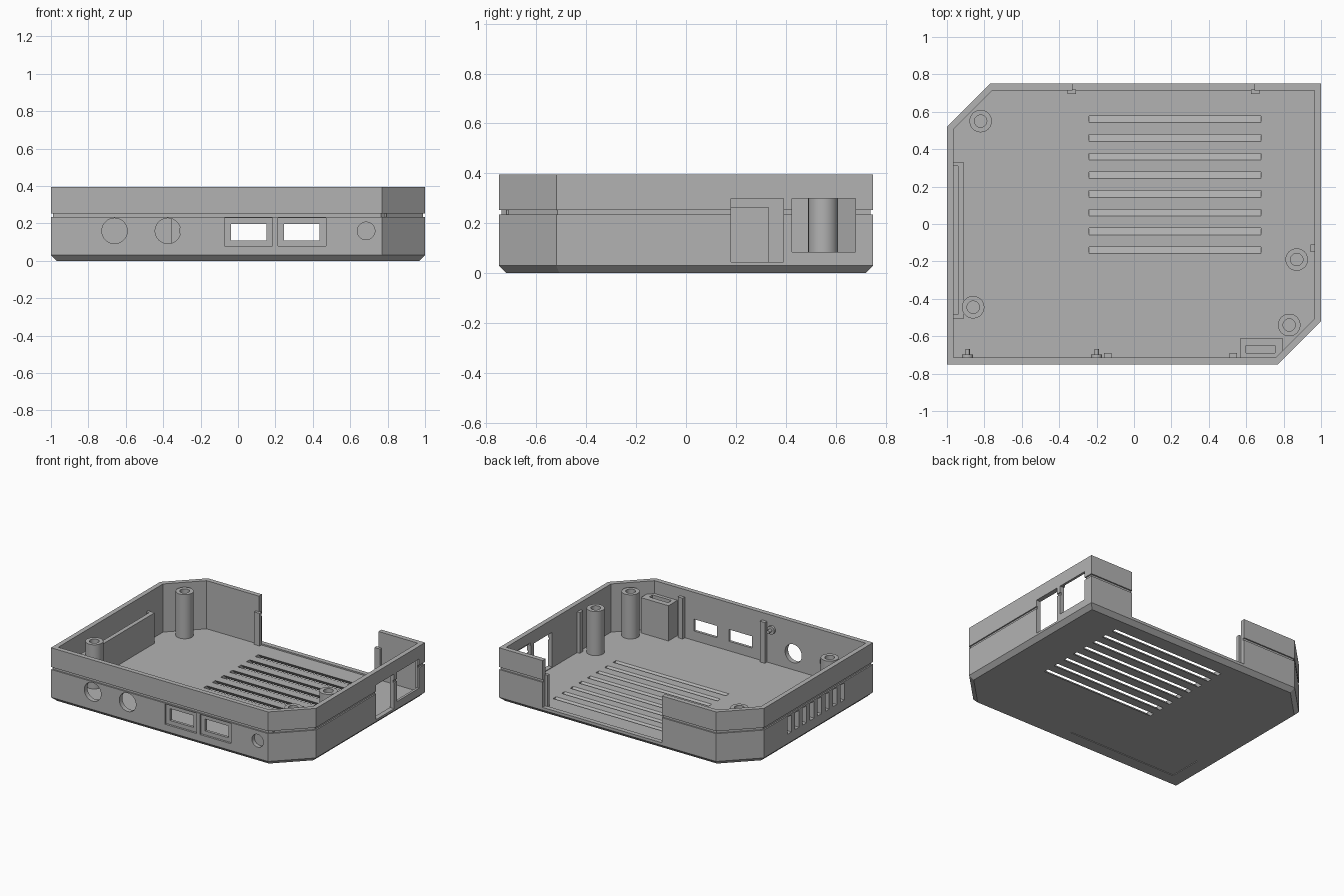
import bpy, bmesh, math
from mathutils import Vector, Matrix

if "Cube" in bpy.data.objects:
    bpy.data.objects.remove(bpy.data.objects["Cube"])

grey = bpy.data.materials.new("mid grey plastic")
grey.diffuse_color = (0.45, 0.45, 0.45, 1)
grey.use_nodes = True
grey.node_tree.nodes["Principled BSDF"].inputs["Base Color"].default_value = grey.diffuse_color

FLOOR, WALL, TOP = 0.04, 0.035, 0.395
OUTLINE = [(-1, -.75), (.77, -.75), (1, -.52), (1, .75), (-.77, .75), (-1, .52)]


def finish(name, bm):
    bmesh.ops.recalc_face_normals(bm, faces=bm.faces)
    me = bpy.data.meshes.new(name)
    bm.to_mesh(me)
    bm.free()
    me.materials.append(grey)
    ob = bpy.data.objects.new(name, me)
    bpy.context.collection.objects.link(ob)
    return ob


def box(name, x0, x1, y0, y1, z0, z1, lean=0):
    """Box between limits; lean slides the bottom along y."""
    bm = bmesh.new()
    bmesh.ops.create_cube(bm, size=1)
    for v in bm.verts:
        low = v.co.z < 0
        v.co = ((x0, x1)[v.co.x > 0], (y0, y1)[v.co.y > 0] + (lean if low else 0), z0 if low else z1)
    return finish(name, bm)


def cylinder(name, r, p, length, axis='Z', sides=32):
    bm = bmesh.new()
    rot = Matrix.Rotation(math.pi / 2, 4, 'X') if axis == 'Y' else Matrix()
    bmesh.ops.create_cone(bm, cap_ends=True, segments=sides, radius1=r, radius2=r, depth=length,
                          matrix=Matrix.Translation(p) @ rot)
    return finish(name, bm)


def cut(ob, tool):
    mod = ob.modifiers.new("cut", 'BOOLEAN')
    mod.operation, mod.solver, mod.object = 'DIFFERENCE', 'EXACT', tool
    bpy.context.view_layer.objects.active = ob
    bpy.ops.object.modifier_apply(modifier=mod.name)
    bpy.data.objects.remove(tool)


def smooth(ob):
    bpy.ops.object.select_all(action='DESELECT')
    ob.select_set(True)
    bpy.context.view_layer.objects.active = ob
    bpy.ops.object.shade_smooth_by_angle(angle=math.radians(30))


def inset(d):
    """Outline moved inwards by d with mitred corners."""
    pts = [Vector(p) for p in OUTLINE]
    out = []
    for i, p in enumerate(pts):
        a, b = (p - pts[i - 1]).normalized(), (pts[(i + 1) % len(pts)] - p).normalized()
        na, nb = Vector((-a.y, a.x)), Vector((-b.y, b.x))
        out.append(p + (na + nb) * d / (1 + na.dot(nb)))
    return out


# Tray: bevelled base, groove round the outside, hollow inside
bm = bmesh.new()
rings = []
for d, z in [(.03, 0), (0, .03), (0, .235), (.01, .235), (.01, .253), (0, .253),
             (0, TOP), (WALL, TOP), (WALL, FLOOR)]:
    rings.append([bm.verts.new((p.x, p.y, z)) for p in inset(d)])
for lo, hi in zip(rings, rings[1:]):
    for i in range(6):
        j = (i + 1) % 6
        bm.faces.new((lo[i], lo[j], hi[j], hi[i]))
bm.faces.new(rings[0])
bm.faces.new(rings[-1])
tray = finish("tray", bm)

# Slanted floor vents
for i in range(8):
    y = .56 - .1 * i
    # tool runs past both faces of the floor at 45 degrees
    cut(tray, box("tool", -.24, .68, y - .038, y - .002, -.02, FLOOR + .02, lean=.08))
# Side vents in the left wall
for i in range(8):
    y = .223 - .088 * i
    cut(tray, box("tool", -1.1, -.95, y - .023, y + .023, .10, .225))
# Round sockets in the front wall
for x, r in [(-.66, .068), (-.375, .068), (.685, .047)]:
    cut(tray, cylinder("tool", r, (x, -.74, .16), .1, 'Y', 40))
# Recessed rectangular ports in the front wall
for x in (.057, .342):
    cut(tray, box("tool", x - .128, x + .128, -.8, -.735, .08, .228))
    cut(tray, box("tool", x - .095, x + .095, -.8, -.7, .11, .197))
# Windows in the right wall, one thinned from the inside
cut(tray, box("tool", .9, 1.1, .18, .39, .045, .30))
cut(tray, box("tool", .9, 1.1, .425, .68, .085, .30))
cut(tray, box("tool", .9, .982, .435, .69, .07, .32))
# Back opening and shallow label recess under the base
cut(tray, box("tool", -.33, .645, .7, .8, .05, .6))
cut(tray, box("tool", -.87, .02, -.63, -.38, -.1, .005))
smooth(tray)

# Screw standoffs with blind holes
for x, y in [(-.82, .55), (-.86, -.445), (.87, -.19), (.83, -.54)]:
    post = cylinder("standoff", .06, (x, y, .1975), .335)
    cut(post, cylinder("tool", .033, (x, y, .32), .25))
    smooth(post)

# Slotted holder in the front right corner
holder = box("holder", .57, .795, -.72, -.61, .03, .30)
cut(holder, box("tool", .60, .755, -.69, -.65, .12, .4))

# Air duct with an open top along the left wall
duct = box("air_duct", -.975, -.91, -.505, .33, .03, .265)
cut(duct, box("tool", -1.1, -.941, -.485, .31, FLOOR, .4))

# Guide posts beside the back opening
for x in (-.333, .648):
    box("back_guide", x - .022, x + .022, .695, .72, .03, .28)
# Slim ribs on the front and right walls
for x in (-.14, .53):
    box("front_rib", x - .02, x + .02, -.72, -.69, .03, .34)
box("right_rib", .943, .97, -.15, -.11, .03, .34)

# Small pegs on the front wall
for x in (-.89, -.2):
    smooth(cylinder("peg_base", .03, (x, -.708, .29), .02, 'Y', 24))
    smooth(cylinder("peg", .012, (x, -.69, .29), .045, 'Y', 16))
